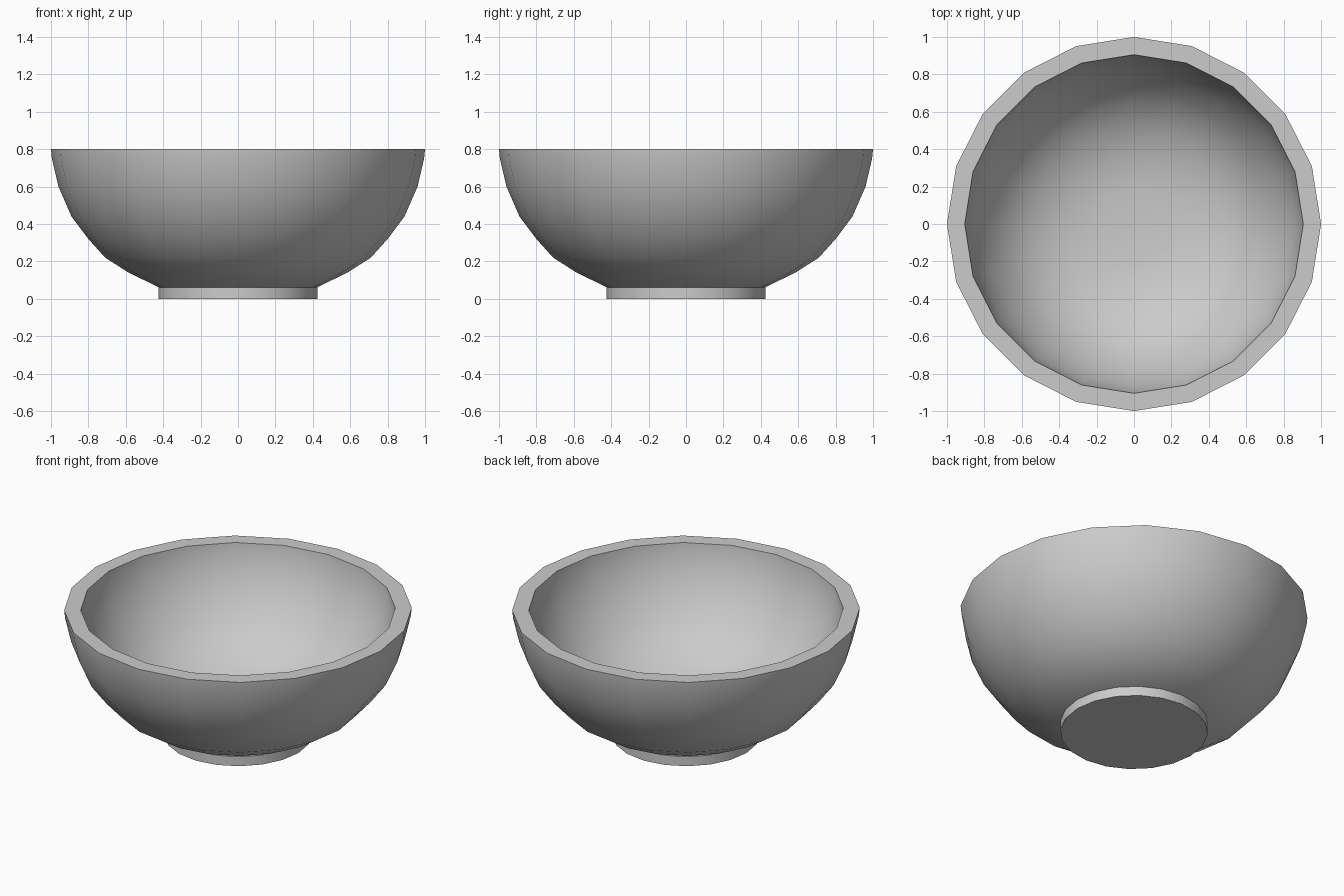
import bpy, bmesh, math

if "Cube" in bpy.data.objects:
    bpy.data.objects.remove(bpy.data.objects["Cube"])

SIDES = 20


def lathe(name, profile):
    """Revolve (radius, height) points around z; radius 0 becomes a pole."""
    bm = bmesh.new()
    rings = []
    for r, z in profile:
        if r == 0:
            rings.append([bm.verts.new((0, 0, z))] * SIDES)
        else:
            rings.append([bm.verts.new((r * math.cos(2 * math.pi * i / SIDES),
                                        r * math.sin(2 * math.pi * i / SIDES), z))
                          for i in range(SIDES)])
    for low, high in zip(rings, rings[1:]):
        for i in range(SIDES):
            j = (i + 1) % SIDES
            quad = [low[i], low[j], high[j], high[i]]
            bm.faces.new(list(dict.fromkeys(quad)))
    bmesh.ops.recalc_face_normals(bm, faces=bm.faces)
    mesh = bpy.data.meshes.new(name)
    bm.to_mesh(mesh)
    bm.free()
    obj = bpy.data.objects.new(name, mesh)
    bpy.context.collection.objects.link(obj)
    bpy.ops.object.select_all(action='DESELECT')
    obj.select_set(True)
    bpy.context.view_layer.objects.active = obj
    bpy.ops.object.shade_smooth_by_angle(angle=math.radians(40))
    return obj


# Bowl shell: outside wall, flat rim, inside wall down to the floor
outside = [(0, 0.05), (0.42, 0.06), (0.585, 0.14), (0.71, 0.22), (0.80, 0.32),
           (0.89, 0.44), (0.96, 0.60), (0.995, 0.75), (1.0, 0.80)]
inside = [(0.905, 0.80), (0.90, 0.75), (0.865, 0.62), (0.80, 0.49), (0.725, 0.385),
          (0.64, 0.295), (0.53, 0.225), (0.38, 0.16), (0.2, 0.14), (0, 0.135)]
lathe("bowl_shell", outside + inside)

# Foot: short solid disc under the bowl
lathe("bowl_foot", [(0, 0), (0.425, 0), (0.425, 0.06), (0, 0.06)])
